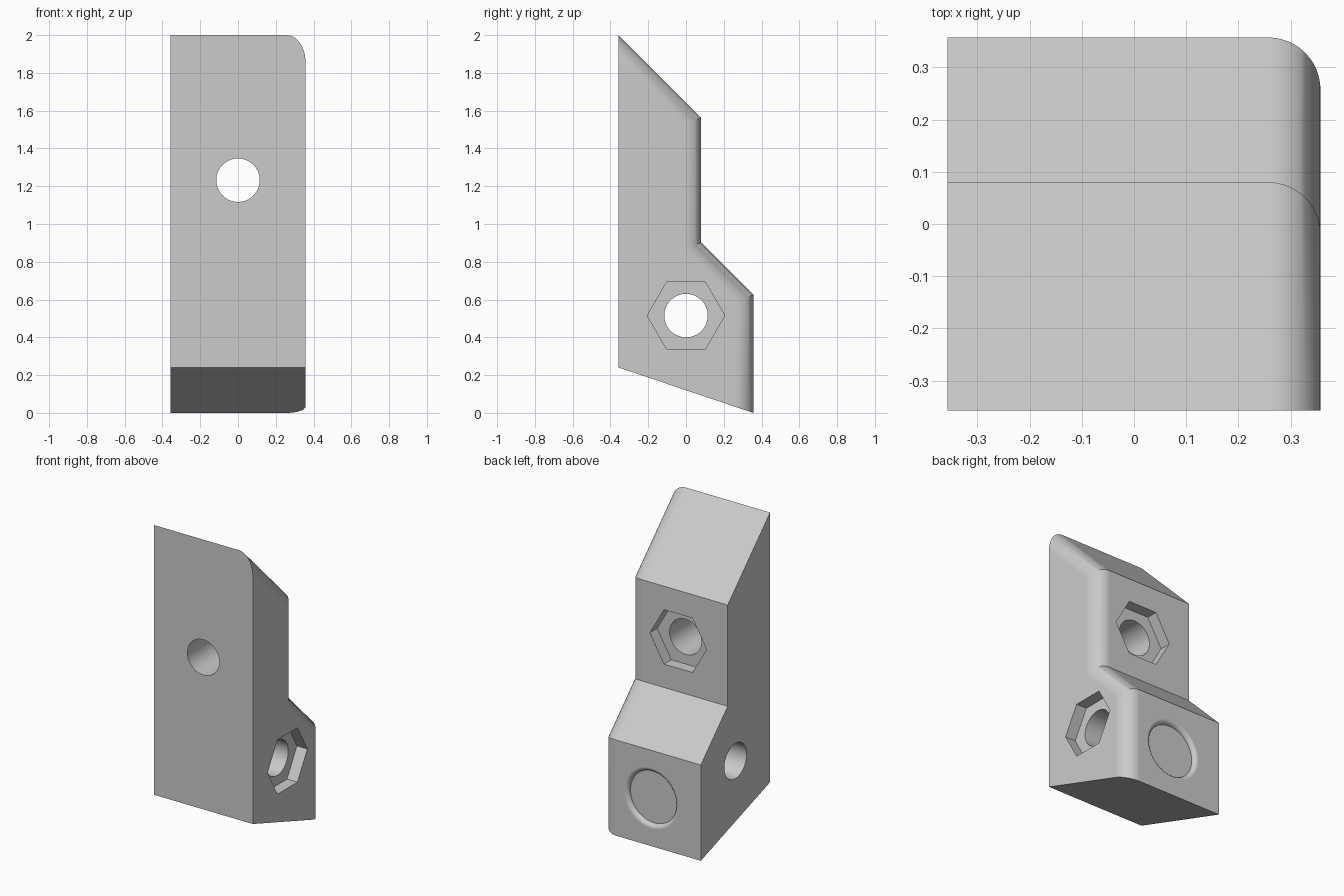
import bpy, bmesh, math

cube = bpy.data.objects.get("Cube")
if cube:
    bpy.data.objects.remove(cube, do_unlink=True)

H = 0.357        # half width and half depth
FILLET = 0.1     # rounding along the back edge of the +x side
STEP_Y = 0.08    # back face of the upper half
ROOT2 = math.sqrt(2)


def loft(name, rings):
    """Closed solid skinned through rings of equal vertex count."""
    bm = bmesh.new()
    loops = [[bm.verts.new(p) for p in ring] for ring in rings]
    for a, b in zip(loops, loops[1:]):
        for i in range(len(a)):
            j = (i + 1) % len(a)
            bm.faces.new((a[i], a[j], b[j], b[i]))
    bm.faces.new(loops[0])
    bm.faces.new(loops[-1])
    bmesh.ops.recalc_face_normals(bm, faces=bm.faces)
    mesh = bpy.data.meshes.new(name)
    bm.to_mesh(mesh)
    bm.free()
    obj = bpy.data.objects.new(name, mesh)
    bpy.context.collection.objects.link(obj)
    return obj


def section(x, d):
    """Side outline with its back edges moved inward by d."""
    k = d * (ROOT2 - 1)
    outline = [(-H, 0.24), (H - d, d * 0.24 / (2 * H)), (H - d, 0.625 - k),
               (STEP_Y - d, 0.902 - k), (STEP_Y - d, 1.563 - k),
               (-H, 2 - d * ROOT2)]
    return [(x, y, z) for y, z in outline]


def bore(name, axis, z, stations, sides):
    """Turned cutter along x or y; stations are (position, radius)."""
    rings = []
    for pos, r in stations:
        ring = []
        for i in range(sides):
            a = 2 * math.pi * i / sides
            u, h = r * math.cos(a), z + r * math.sin(a)
            ring.append((pos, u, h) if axis == "x" else (u, pos, h))
        rings.append(ring)
    return loft(name, rings)


# Stepped block with one rounded back edge
rings = [section(-H, 0)]
for i in range(13):
    t = math.pi / 2 * i / 12
    rings.append(section(H - FILLET + FILLET * math.sin(t),
                         FILLET * (1 - math.cos(t))))
block = loft("stepped_block", rings)

# Bolt holes with hexagonal nut pockets
R_BOLT, R_NUT, NUT_DEPTH = 0.115, 0.205, 0.075
cutters = []
for axis, z, face in (("y", 1.232, STEP_Y), ("x", 0.515, H)):
    cutters.append(bore("bolt_hole_" + axis, axis, z,
                        [(-0.6, R_BOLT), (0.6, R_BOLT)], 64))
    cutters.append(bore("nut_pocket_" + axis, axis, z,
                        [(face - NUT_DEPTH, R_NUT), (face + 0.2, R_NUT)], 6))

# Shallow round recess with a softened rim on the lower back face
R_FLOOR, RIM = 0.17, 0.028
stations = []
for i in range(9):
    t = math.pi / 2 * i / 8
    stations.append((H - RIM + RIM * math.sin(t),
                     R_FLOOR + RIM * (1 - math.cos(t))))
stations.append((H + 0.1, R_FLOOR + RIM))
cutters.append(bore("round_recess", "y", 0.312, stations, 64))

# Cut everything out of the block
bpy.context.view_layer.objects.active = block
block.select_set(True)
for cutter in cutters:
    cutter.hide_render = True
    mod = block.modifiers.new(cutter.name, "BOOLEAN")
    mod.operation = "DIFFERENCE"
    mod.solver = "EXACT"
    mod.object = cutter
    bpy.ops.object.modifier_apply(modifier=mod.name)
    bpy.data.objects.remove(cutter, do_unlink=True)

# Plain grey finish
grey = bpy.data.materials.new("plain_grey")
grey.use_nodes = True
colour = (0.6, 0.6, 0.6, 1)
grey.diffuse_color = colour
grey.node_tree.nodes["Principled BSDF"].inputs["Base Color"].default_value = colour
block.data.materials.clear()
block.data.materials.append(grey)
for poly in block.data.polygons:
    poly.material_index = 0

# Smooth curves, flat planes
bpy.ops.object.shade_smooth_by_angle(angle=math.radians(30))
weighted = block.modifiers.new("flat_planes", "WEIGHTED_NORMAL")
weighted.keep_sharp = True
